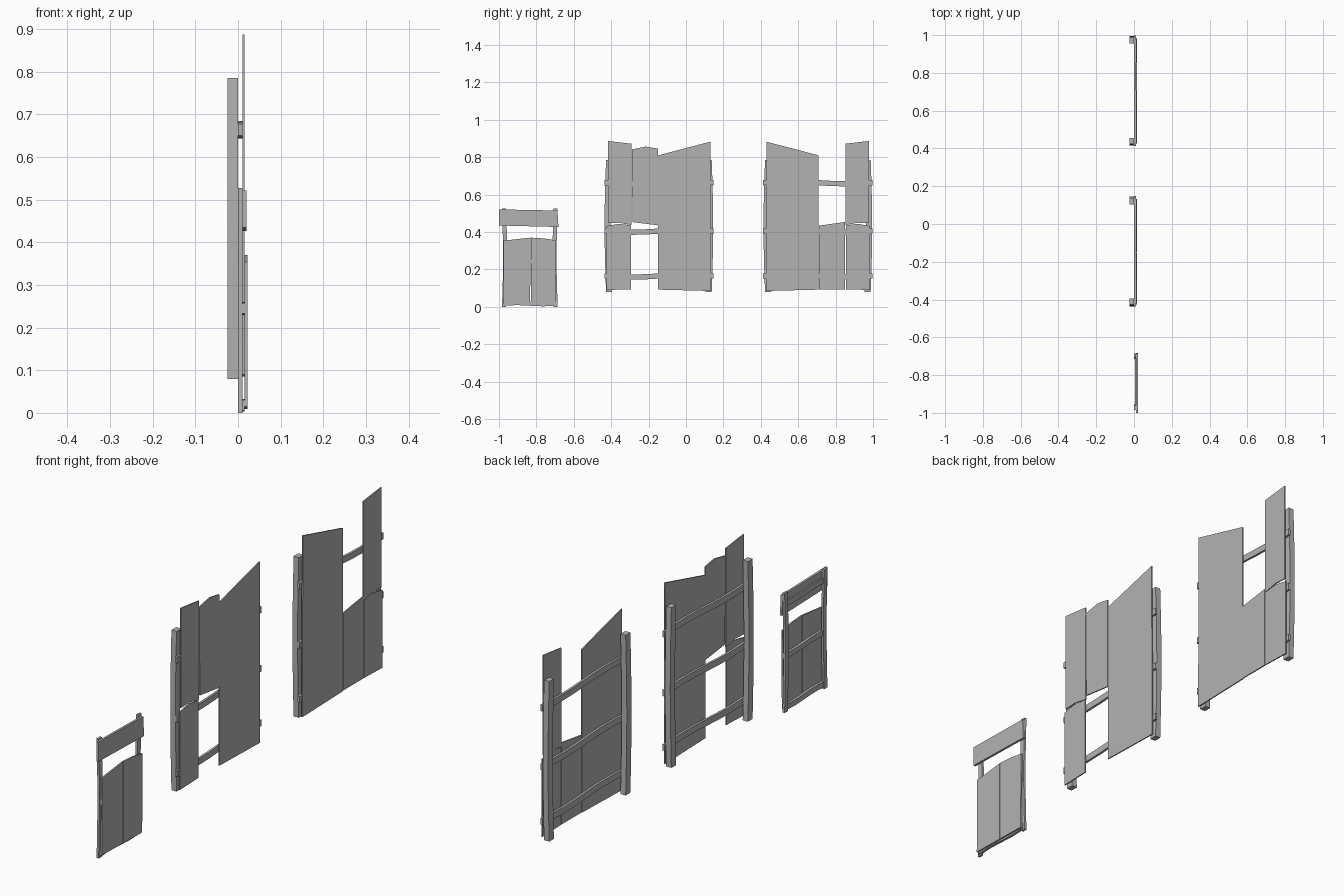
import bpy, bmesh, math

if "Cube" in bpy.data.objects:
    bpy.data.objects.remove(bpy.data.objects["Cube"])

wood = bpy.data.materials.new("plain_grey")
wood.use_nodes = True
GREY = (0.45, 0.45, 0.45, 1)
wood.diffuse_color = GREY
wood.node_tree.nodes["Principled BSDF"].inputs["Base Color"].default_value = GREY


def board(name, outline, x0, x1):
    """Flat board: a (y, z) outline given thickness from x0 to x1."""
    bm = bmesh.new()
    face = bm.faces.new([bm.verts.new((x0, y, z)) for y, z in outline])
    ext = bmesh.ops.extrude_face_region(bm, geom=[face])
    moved = [v for v in ext["geom"] if isinstance(v, bmesh.types.BMVert)]
    bmesh.ops.translate(bm, verts=moved, vec=(x1 - x0, 0, 0))
    bmesh.ops.recalc_face_normals(bm, faces=bm.faces)
    mesh = bpy.data.meshes.new(name)
    bm.to_mesh(mesh)
    bm.free()
    mesh.materials.append(wood)
    obj = bpy.data.objects.new(name, mesh)
    bpy.context.collection.objects.link(obj)
    return obj


def rail(name, ya, yb, z, height, wave, x0, x1, steps=8):
    """Hand-hewn horizontal rail with a gentle wave."""
    pts = []
    for i in range(steps + 1):
        t = i / steps
        pts.append((ya + (yb - ya) * t, z + wave * math.sin(t * math.tau)))
    low = [(y, c - height / 2) for y, c in pts]
    high = [(y, c + height / 2) for y, c in reversed(pts)]
    board(name, low + high, x0, x1)


def post(name, y, z0, z1, width, bow, x0, x1, steps=6):
    """Upright post bowed sideways at its middle."""
    pts = []
    for i in range(steps + 1):
        t = i / steps
        pts.append((y + bow * (math.sin(t * math.pi) - 0.5), z0 + (z1 - z0) * t))
    left = [(c - width / 2, z) for c, z in pts]
    right = [(c + width / 2, z) for c, z in reversed(pts)]
    board(name, left + right, x0, x1)


def fence(prefix, centre, side, short_outline):
    """Fence panel; side mirrors it along y."""
    def plank(name, outline):
        board(f"{prefix}_{name}", [(centre + side * y, z) for y, z in outline], 0.010, 0.015)

    for s, label in ((-1, "near"), (1, "far")):
        post(f"{prefix}_{label}_post", centre + s * 0.27, 0.08, 0.785,
             0.033, s * 0.008, -0.025, 0)
    for label, z in (("bottom", 0.165), ("middle", 0.405), ("top", 0.664)):
        rail(f"{prefix}_{label}_rail", centre - 0.292, centre + 0.293, z,
             0.028, -side * 0.006, 0, 0.010)
    plank("wide_plank", [(-0.004, 0.092), (0.278, 0.085), (0.275, 0.883), (-0.004, 0.81)])
    plank("upper_plank", [(-0.273, 0.447), (-0.215, 0.45), (-0.147, 0.437),
                          (-0.147, 0.872), (-0.273, 0.887)])
    plank("lower_plank", [(-0.28, 0.09), (-0.150, 0.094), (-0.150, 0.436),
                          (-0.215, 0.444), (-0.28, 0.432)])
    plank("short_plank", short_outline)


fence("middle_fence", -0.145, -1 * -1,
      [(-0.141, 0.453), (-0.006, 0.436), (-0.006, 0.846), (-0.07, 0.857), (-0.145, 0.842)])
fence("far_fence", 0.705, -1,
      [(-0.145, 0.094), (-0.006, 0.094), (-0.006, 0.434), (-0.145, 0.454)])

# Small gate
for label, y, s in (("near", -0.97, 1), ("far", -0.70, -1)):
    post(f"gate_{label}_post", y, 0, 0.527, 0.022, s * 0.006, 0, 0.010)
for label, z in (("bottom", 0.018), ("middle", 0.245), ("top", 0.475)):
    rail(f"gate_{label}_rail", -0.975, -0.695, z, 0.024, 0.003, 0.004, 0.015)
board("gate_top_board", [(-1.0, 0.435), (-0.682, 0.427), (-0.687, 0.515), (-1.0, 0.521)],
      0.010, 0.020)
board("gate_left_plank", [(-0.977, 0.015), (-0.833, 0.012), (-0.832, 0.37), (-0.975, 0.354)],
      0.015, 0.022)
board("gate_right_plank", [(-0.828, 0.012), (-0.698, 0.009), (-0.694, 0.355),
                           (-0.76, 0.366), (-0.829, 0.37)], 0.015, 0.022)
